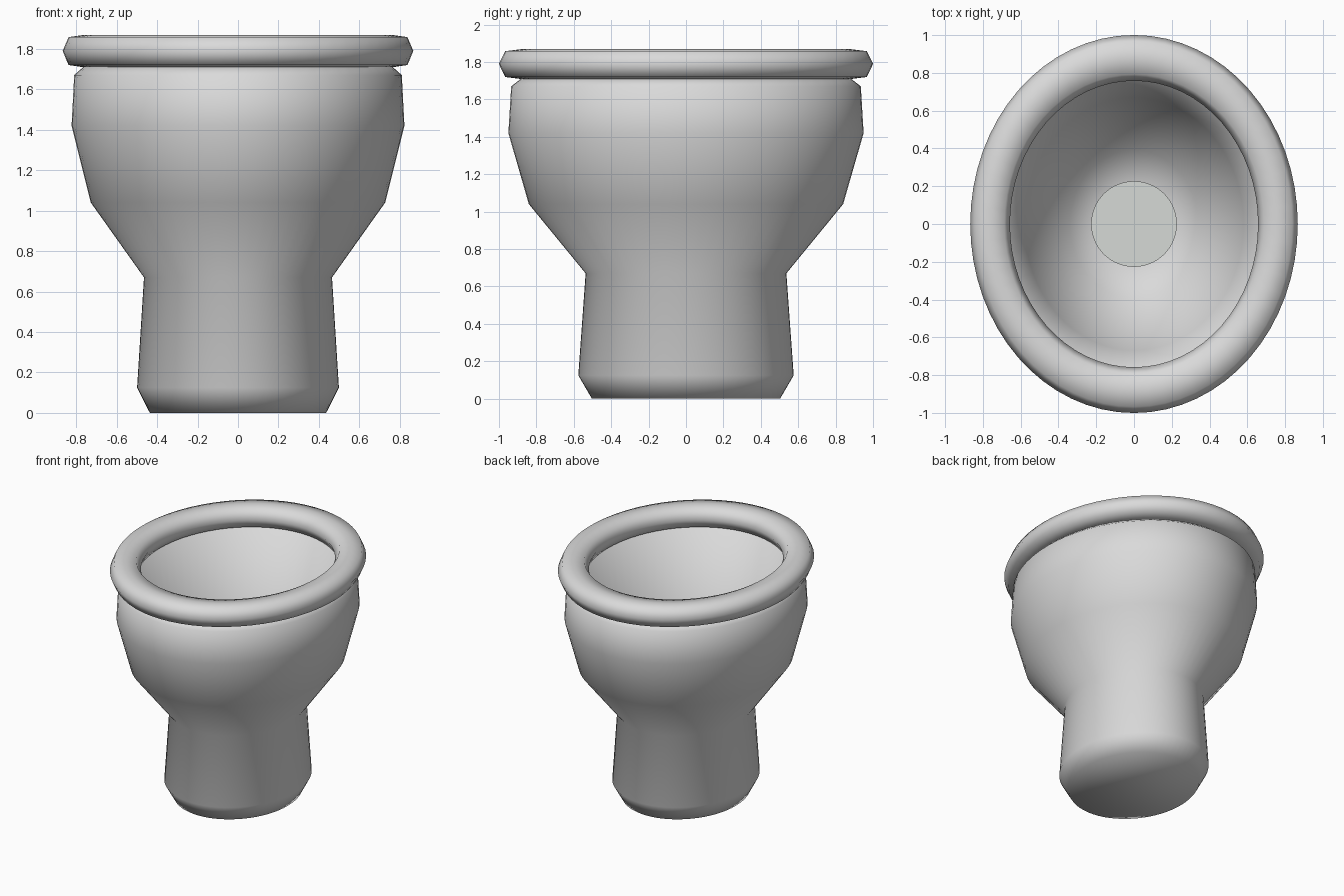
import bpy, bmesh, math

if "Cube" in bpy.data.objects:
    bpy.data.objects.remove(bpy.data.objects["Cube"], do_unlink=True)

STRETCH = 1.154  # oval plan: depth over width
SEGMENTS = 64


def material(name, color):
    mat = bpy.data.materials.new(name)
    mat.use_nodes = True
    mat.diffuse_color = (*color, 1)
    mat.node_tree.nodes["Principled BSDF"].inputs["Base Color"].default_value = (*color, 1)
    return mat


def lathe(name, profile, mat, stretch=STRETCH, closed=False, smooth=True):
    """Sweep (radius, z) points around z as an oval; cap open ends."""
    bm = bmesh.new()
    rings = []
    for r, z in profile:
        ring = []
        for i in range(SEGMENTS):
            a = math.tau * i / SEGMENTS
            ring.append(bm.verts.new((r * math.cos(a), r * stretch * math.sin(a), z)))
        rings.append(ring)
    pairs = list(zip(rings, rings[1:]))
    if closed:
        pairs.append((rings[-1], rings[0]))
    for low, high in pairs:
        for i in range(SEGMENTS):
            j = (i + 1) % SEGMENTS
            bm.faces.new((low[i], low[j], high[j], high[i]))
    if not closed:
        bm.faces.new(rings[0][::-1])
        bm.faces.new(rings[-1])
    bmesh.ops.recalc_face_normals(bm, faces=bm.faces)
    for face in bm.faces:
        face.smooth = smooth
    mesh = bpy.data.meshes.new(name)
    bm.to_mesh(mesh)
    bm.free()
    mesh.materials.append(mat)
    obj = bpy.data.objects.new(name, mesh)
    bpy.context.collection.objects.link(obj)
    return obj


ceramic = material("grey ceramic", (0.7, 0.7, 0.7))
water = material("pale water", (0.67, 0.70, 0.67))

# Pedestal and bowl: outer wall up, over the rim, down the inner wall
outer = [(0.436, 0), (0.499, 0.125), (0.465, 0.67), (0.728, 1.04),
         (0.823, 1.42), (0.81, 1.67), (0.76, 1.715)]
inner = [(0.69, 1.71), (0.58, 1.10), (0.34, 0.74), (0.20, 0.66)]
lathe("bowl", outer + inner, ceramic)

# Rounded seat ring
lathe("seat_ring", [(0.867, 1.79), (0.838, 1.858), (0.763, 1.869), (0.687, 1.858),
                    (0.657, 1.79), (0.687, 1.72), (0.763, 1.709), (0.838, 1.72)],
      ceramic, closed=True)

# Round water surface
lathe("water", [(0.227, 0.68), (0.227, 0.686)], water, stretch=1, smooth=False)
